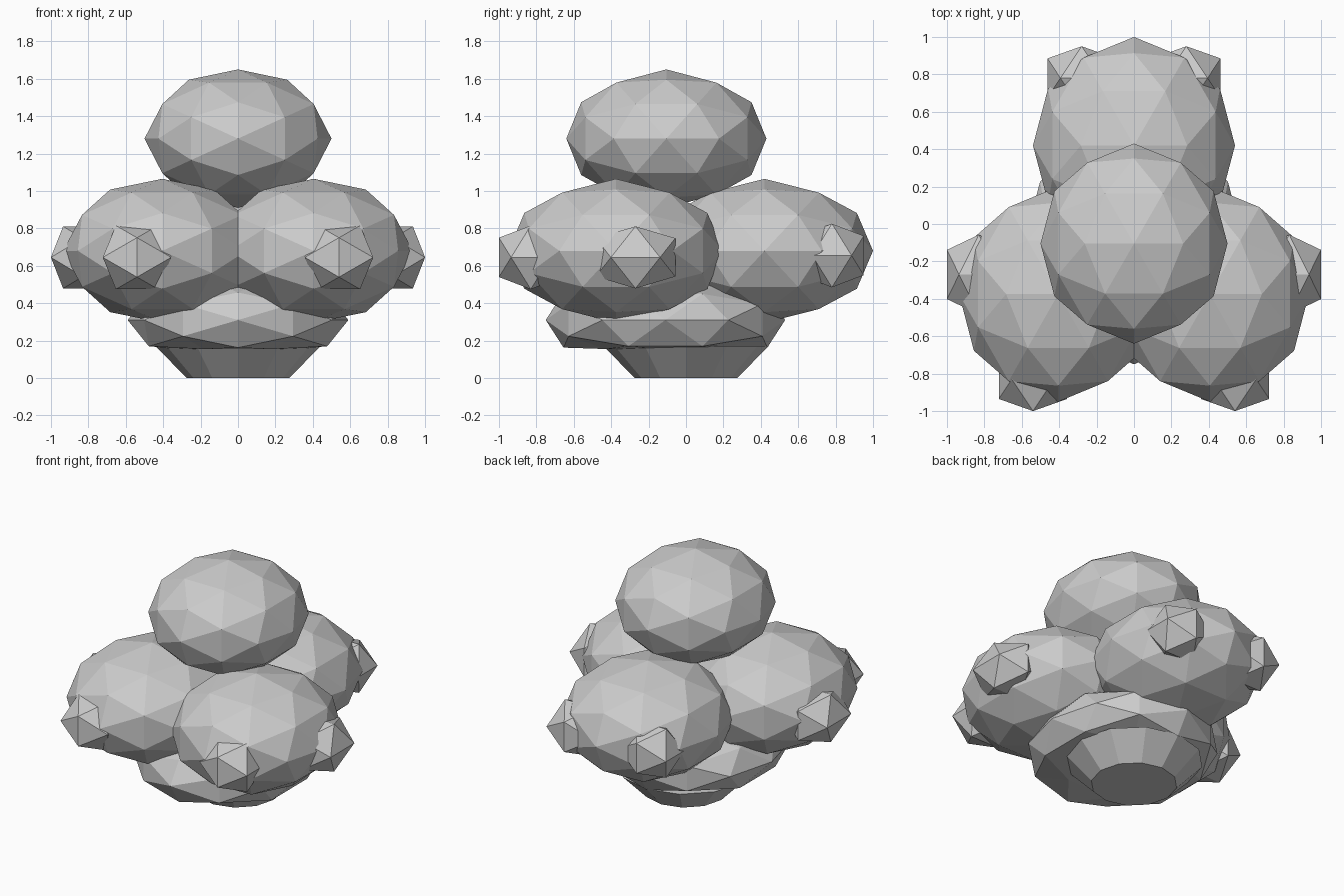
import bpy, bmesh
from itertools import product
from mathutils import Vector

if "Cube" in bpy.data.objects:
    bpy.data.objects.remove(bpy.data.objects["Cube"])

grey = bpy.data.materials.new("plain grey")
grey.diffuse_color = (0.6, 0.6, 0.6, 1)
grey.use_nodes = True
grey.node_tree.nodes["Principled BSDF"].inputs["Base Color"].default_value = grey.diffuse_color


def finish(name, bm):
    bmesh.ops.recalc_face_normals(bm, faces=bm.faces)
    me = bpy.data.meshes.new(name)
    bm.to_mesh(me)
    bm.free()
    me.materials.append(grey)
    ob = bpy.data.objects.new(name, me)
    bpy.context.collection.objects.link(ob)
    return ob


def faceted_ball(name, centre, radii, fine=True, floor=None):
    """Icosahedron with edges upright on the axes; fine = split once (80 faces)."""
    seeds = [(0.526, 0, 0.851)]
    if fine:
        seeds += [(1, 0, 0), (0.809, 0.309, 0.5)]
    points = set()
    for seed in seeds:
        for signs in product((1, -1), repeat=3):
            p = [a * s + 0.0 for a, s in zip(seed, signs)]
            for k in range(3):
                points.add(tuple(p[k:] + p[:k]))
    bm = bmesh.new()
    for p in sorted(points):
        bm.verts.new(p)
    bmesh.ops.convex_hull(bm, input=bm.verts)
    for v in bm.verts:
        v.co = Vector([c + a * r for c, a, r in zip(centre, v.co, radii)])
        if floor is not None:
            v.co.z = max(v.co.z, floor)
    return finish(name, bm)


# tapered foot
bm = bmesh.new()
bmesh.ops.create_cone(bm, cap_ends=True, segments=12, radius1=0.275, radius2=0.44, depth=0.17)
bmesh.ops.translate(bm, verts=bm.verts, vec=(0, 0, 0.085))
finish("foot", bm)

# flat-bottomed base mound
faceted_ball("base_mound", (0, -0.11, 0.31), (0.59, 0.64, 0.28), floor=0.155)

# large lobes
faceted_ball("top_lobe", (0, -0.105, 1.28), (0.5, 0.535, 0.37))
faceted_ball("back_lobe", (0, 0.42, 0.68), (0.54, 0.58, 0.385))

# mirrored lobes and small knobs
for side, s in (("left", -1), ("right", 1)):
    faceted_ball(side + "_lobe", (s * 0.405, -0.375, 0.68), (0.53, 0.575, 0.385))
    faceted_ball(side + "_front_knob", (s * 0.54, -0.83, 0.645), (0.215, 0.2, 0.2), fine=False)
    faceted_ball(side + "_side_knob", (s * 0.83, -0.27, 0.645), (0.2, 0.25, 0.195), fine=False)
    faceted_ball(side + "_back_knob", (s * 0.28, 0.78, 0.655), (0.215, 0.2, 0.2), fine=False)
